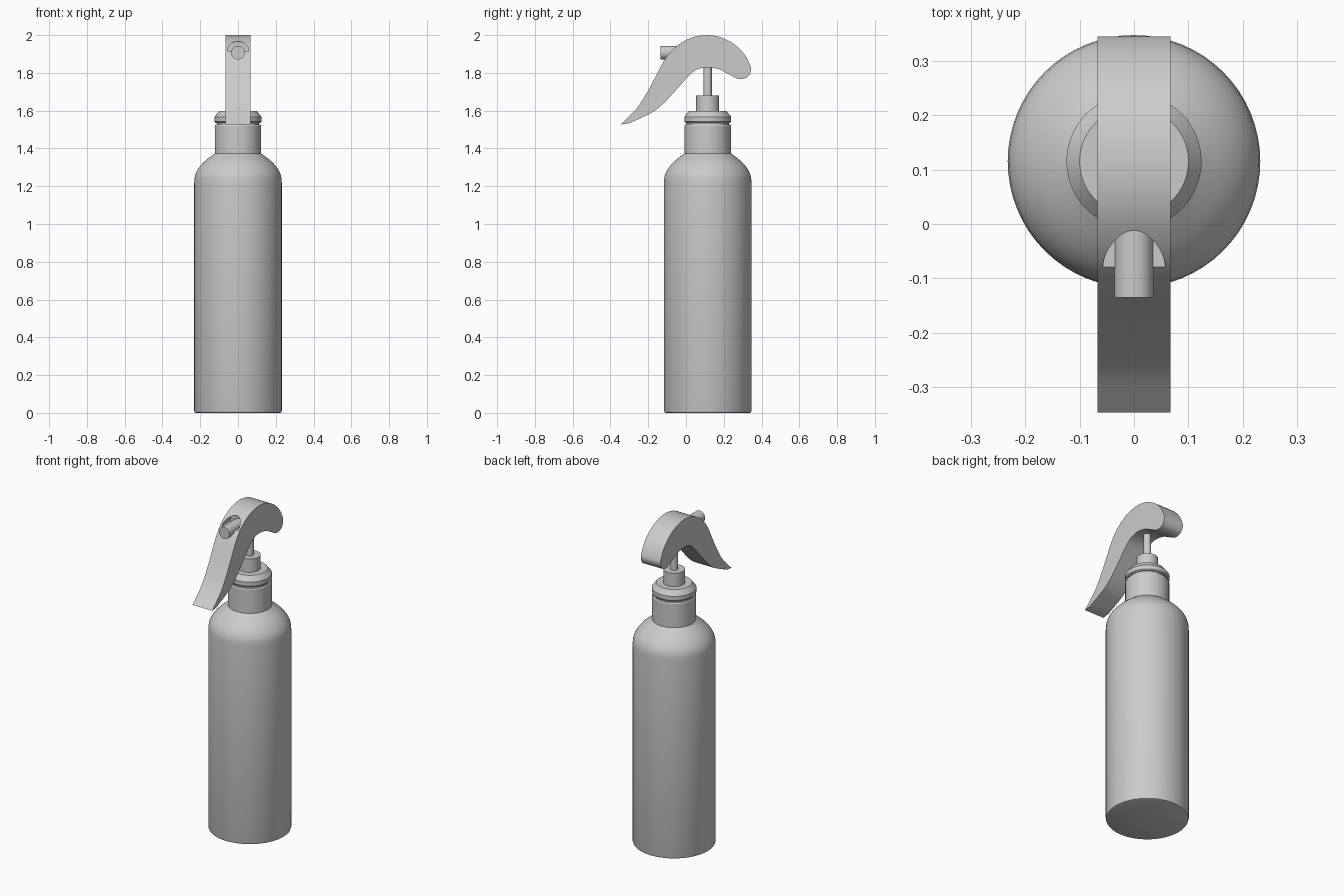
import bpy, bmesh, math
from mathutils import Vector

if "Cube" in bpy.data.objects:
    bpy.data.objects.remove(bpy.data.objects["Cube"])

CY = 0.115  # bottle axis, y

grey = bpy.data.materials.new("light grey plastic")
grey.diffuse_color = (0.6, 0.6, 0.6, 1)
grey.use_nodes = True
grey.node_tree.nodes["Principled BSDF"].inputs["Base Color"].default_value = grey.diffuse_color


def finish(name, bm, angle=30):
    bmesh.ops.recalc_face_normals(bm, faces=bm.faces)
    me = bpy.data.meshes.new(name)
    bm.to_mesh(me)
    bm.free()
    me.materials.append(grey)
    ob = bpy.data.objects.new(name, me)
    bpy.context.collection.objects.link(ob)
    smooth(ob, angle)
    return ob


def smooth(ob, angle=30):
    bpy.ops.object.select_all(action='DESELECT')
    ob.select_set(True)
    bpy.context.view_layer.objects.active = ob
    bpy.ops.object.shade_smooth_by_angle(angle=math.radians(angle))


def lathe(name, profile, steps=64):
    """Capped solid of revolution about the bottle axis from (radius, z) points."""
    bm = bmesh.new()
    rings = []
    for r, z in profile:
        rings.append([bm.verts.new((r * math.cos(a), CY + r * math.sin(a), z))
                      for a in (2 * math.pi * i / steps for i in range(steps))])
    for lo, hi in zip(rings, rings[1:]):
        for i in range(steps):
            j = (i + 1) % steps
            bm.faces.new((lo[i], lo[j], hi[j], hi[i]))
    bm.faces.new(rings[0][::-1])
    bm.faces.new(rings[-1])
    return finish(name, bm)


def prism(name, pts, direction):
    """Extrude a planar outline along a direction."""
    bm = bmesh.new()
    face = bm.faces.new([bm.verts.new(p) for p in pts])
    ext = bmesh.ops.extrude_face_region(bm, geom=[face], use_keep_orig=True)
    verts = [g for g in ext["geom"] if isinstance(g, bmesh.types.BMVert)]
    bmesh.ops.translate(bm, verts=verts, vec=direction)
    return finish(name, bm)


def spline(pts, n=4):
    """Open smooth curve through the points."""
    p = [Vector(q) for q in pts]
    p = [2 * p[0] - p[1]] + p + [2 * p[-1] - p[-2]]
    out = []
    for a, b, c, d in zip(p, p[1:], p[2:], p[3:]):
        for k in range(n):
            t = k / n
            out.append(0.5 * (2 * b + (c - a) * t + (2 * a - 5 * b + 4 * c - d) * t * t
                              + (3 * b - a - 3 * c + d) * t ** 3))
    return out + [p[-2]]


# Bottle body with rounded shoulder
shoulder = spline([(0.232, 1.215), (0.227, 1.258), (0.207, 1.298),
                   (0.172, 1.336), (0.12, 1.376)], 3)
lathe("bottle", [(0.222, 0), (0.229, 0.003), (0.232, 0.012)] + [tuple(p) for p in shoulder])

# Neck, collar and pump fittings
lathe("neck", [(0.123, 1.365), (0.123, 1.52), (0.119, 1.526)])
lathe("neck_groove", [(0.112, 1.52), (0.112, 1.545)])
lathe("collar", [(0.118, 1.536), (0.124, 1.542), (0.124, 1.567), (0.1, 1.598)])
lathe("pump_base", [(0.061, 1.59), (0.061, 1.68)], 48)
lathe("pump_stem", [(0.022, 1.67), (0.022, 1.85)], 32)

# Curved trigger head, outline in (y, z) from the tip over the top and back
outline = [(-0.346, 1.527), (-0.262, 1.611), (-0.204, 1.70), (-0.161, 1.78),
           (-0.119, 1.86), (-0.077, 1.917), (-0.024, 1.96), (0.04, 1.99),
           (0.114, 2.0), (0.188, 1.987), (0.257, 1.95), (0.31, 1.897),
           (0.34, 1.839), (0.343, 1.807), (0.325, 1.778), (0.294, 1.767),
           (0.262, 1.774), (0.214, 1.80), (0.172, 1.82), (0.124, 1.829),
           (0.082, 1.826), (0.04, 1.807), (-0.003, 1.765), (-0.061, 1.70),
           (-0.119, 1.638), (-0.172, 1.595), (-0.235, 1.563), (-0.304, 1.532)]
head = prism("trigger_head", [(-0.067, p.x, p.y) for p in spline(outline)], (0.134, 0, 0))

# Half-round recess above the nozzle
arc = [(0.057 * math.cos(math.pi * i / 24), -0.2, 1.915 + 0.052 * math.sin(math.pi * i / 24))
       for i in range(25)]
cutter = prism("recess_cutter", arc, (0, 0.205, 0))
cutter.hide_render = True
cutter.hide_set(True)
cut = head.modifiers.new("recess", 'BOOLEAN')
cut.operation = 'DIFFERENCE'
cut.solver = 'EXACT'
cut.object = cutter
bpy.context.view_layer.objects.active = head
bpy.ops.object.modifier_apply(modifier=cut.name)
smooth(head)
bpy.data.objects.remove(cutter)

# Spray nozzle
ring = [(0.036 * math.cos(2 * math.pi * i / 32), -0.135,
         1.907 + 0.036 * math.sin(2 * math.pi * i / 32)) for i in range(32)]
prism("nozzle", ring, (0, 0.16, 0))
